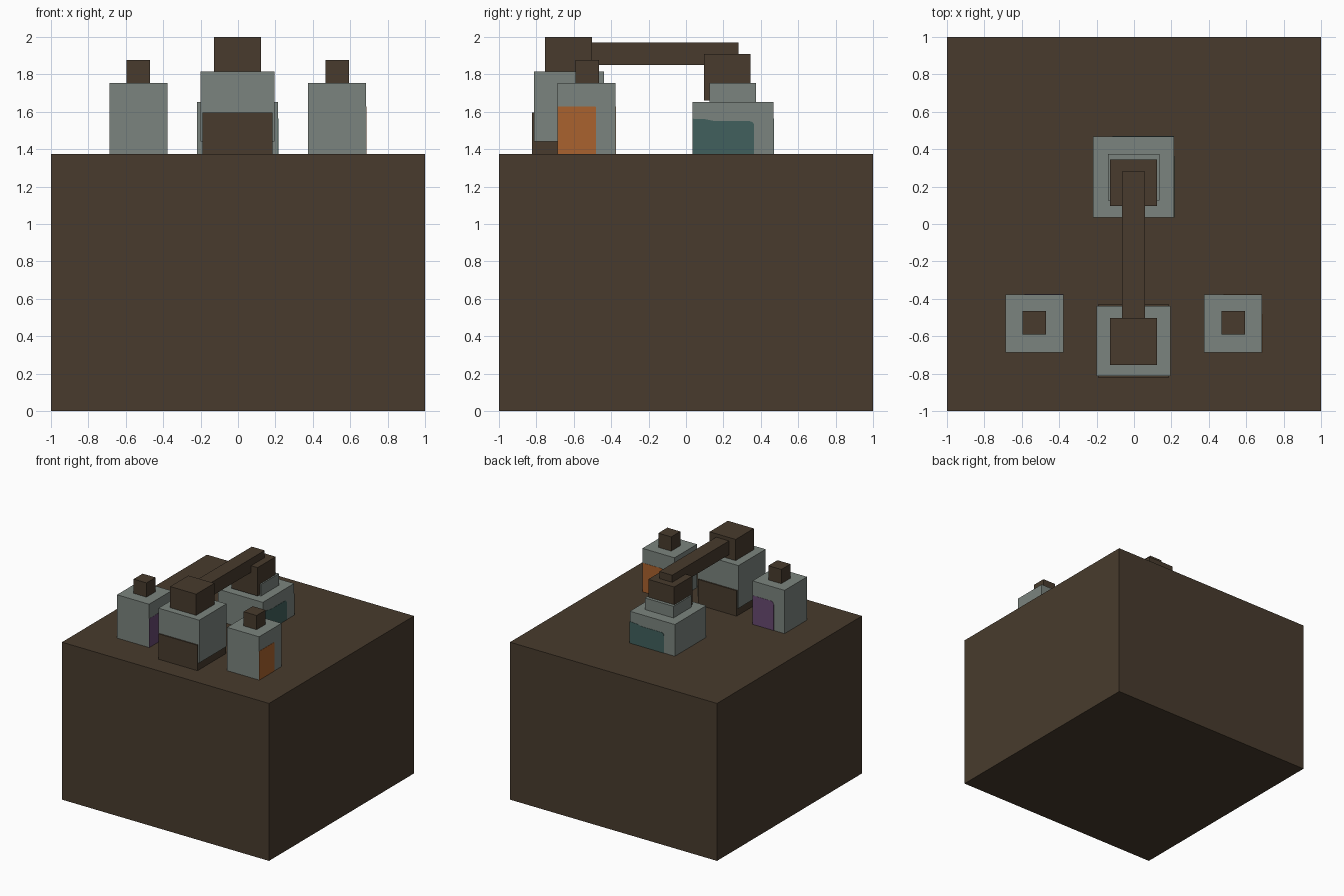
import bpy, bmesh, math
from mathutils import Matrix, Vector

if "Cube" in bpy.data.objects:
    bpy.data.objects.remove(bpy.data.objects["Cube"])


def material(name, rgb):
    m = bpy.data.materials.new(name)
    lin = [(c / 255 / 12.92) if c < 10 else ((c / 255 + 0.055) / 1.055) ** 2.4 for c in rgb]
    m.diffuse_color = (*lin, 1)
    m.use_nodes = True
    m.node_tree.nodes["Principled BSDF"].inputs["Base Color"].default_value = m.diffuse_color
    return m


BROWN = material("dark_brown", (72, 59, 45))
GREY = material("grey_glass", (123, 132, 126))
ORANGE = material("orange_liquid", (170, 98, 46))
TEAL = material("teal_liquid", (65, 96, 93))
PURPLE = material("purple_liquid", (104, 74, 114))


def finish(name, bm, mat):
    bmesh.ops.recalc_face_normals(bm, faces=bm.faces[:])
    mesh = bpy.data.meshes.new(name)
    bm.to_mesh(mesh)
    bm.free()
    mesh.materials.append(mat)
    ob = bpy.data.objects.new(name, mesh)
    bpy.context.collection.objects.link(ob)
    return ob


def box(name, x, y, z, mat):
    """Box from (min, max) pairs on each axis."""
    bm = bmesh.new()
    bmesh.ops.create_cube(bm, size=1)
    for v in bm.verts:
        v.co = Vector([(a + b) / 2 + c * (b - a) for (a, b), c in zip((x, y, z), v.co)])
    return finish(name, bm, mat)


def liquid(name, centre, half, outline, turn, mat):
    """Thin plate on the right face of a bottle, turned about its axis."""
    bm = bmesh.new()
    face = bm.faces.new([bm.verts.new((half - 0.002, u - half, z)) for u, z in outline])
    ext = bmesh.ops.extrude_face_region(bm, geom=[face])
    for v in ext["geom"]:
        if isinstance(v, bmesh.types.BMVert):
            v.co.x += 0.004
    bm.transform(Matrix.Translation((*centre, 0)) @ Matrix.Rotation(math.radians(turn), 4, 'Z'))
    return finish(name, bm, mat)


def outline(width, top, left_top, radius):
    """Liquid silhouette with a rounded upper right corner."""
    pts = [(0, TOP), (width, TOP)]
    for i in range(5):
        a = i * math.pi / 8
        pts.append((width - radius + radius * math.cos(a), top - radius + radius * math.sin(a)))
    if left_top > top:
        pts += [(0.12, top), (0.07, left_top - 0.003)]
    return pts + [(0, left_top)]


TOP = 1.375

# Table block
box("table_block", (-1, 1), (-1, 1), (0, TOP), BROWN)

# Two small corked bottles
for side, cx, mat in (("left", -0.533, PURPLE), ("right", 0.53, ORANGE)):
    cy, h, c = -0.532, 0.155, 0.0625
    box(side + "_bottle", (cx - h, cx + h), (cy - h, cy + h), (TOP, 1.753), GREY)
    box(side + "_cork", (cx - c, cx + c), (cy - c + 0.005, cy + c + 0.005), (1.753, 1.877), BROWN)
    liquid(side + "_liquid_side", (cx, cy), h, outline(0.207, 1.627, 1.627, 0.004), 0, mat)
    liquid(side + "_liquid_back", (cx, cy), h, outline(0.207, 1.627, 1.627, 0.03), 90, mat)

# Wide flask at the back
box("flask_body", (-0.22, 0.215), (0.035, 0.468), (TOP, 1.652), GREY)
box("flask_neck", (-0.14, 0.135), (0.125, 0.373), (1.652, 1.753), GREY)
box("flask_cork", (-0.128, 0.123), (0.095, 0.345), (1.66, 1.908), BROWN)
for name, turn in (("side", 0), ("back", 90)):
    liquid("flask_liquid_" + name, (-0.0025, 0.2515), 0.217, outline(0.33, 1.55, 1.563, 0.025), turn, TEAL)

# Heated vessel on its stand at the front
box("burner_stand", (-0.19, 0.185), (-0.823, -0.427), (TOP, 1.597), BROWN)
box("vessel_body", (-0.2, 0.195), (-0.813, -0.438), (1.442, 1.815), GREY)
box("vessel_cork", (-0.128, 0.123), (-0.753, -0.502), (1.815, 2.0), BROWN)

# Tube joining the two corks
box("joining_tube", (-0.064, 0.06), (-0.51, 0.282), (1.85, 1.97), BROWN)
